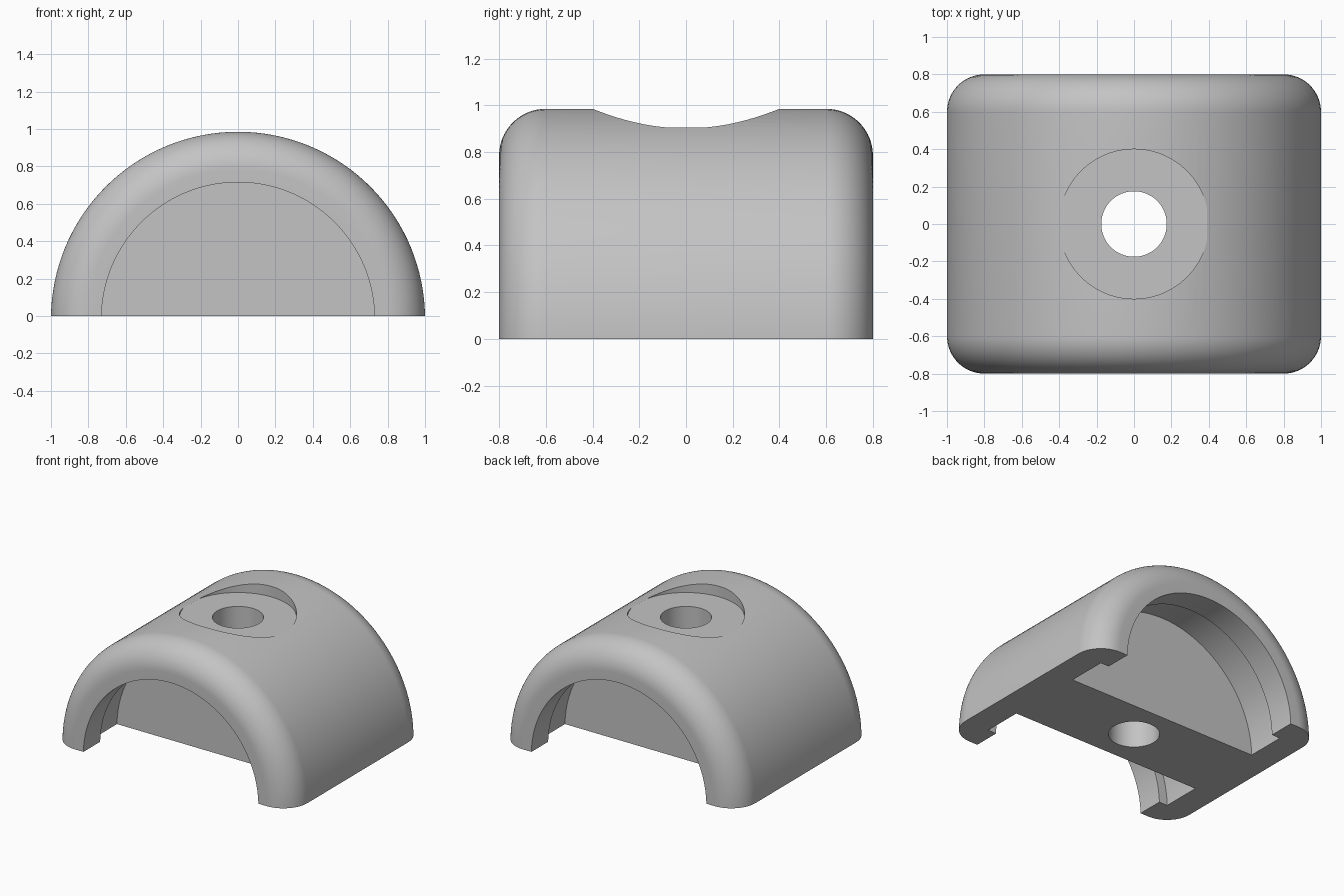
import bpy
import bmesh
from math import sin, cos, pi, radians
from mathutils import Matrix, Vector

if "Cube" in bpy.data.objects:
    bpy.data.objects.remove(bpy.data.objects["Cube"], do_unlink=True)

AXIS_Z = -0.015     # height of the arch axis
SEGMENTS = 128

grey = bpy.data.materials.new("plain_grey")
grey.use_nodes = True
colour = (0.55, 0.55, 0.55, 1)
grey.diffuse_color = colour
grey.node_tree.nodes["Principled BSDF"].inputs["Base Color"].default_value = colour


def lathe(name, profile):
    """Revolve (radius, y) points around the y axis into a closed solid."""
    bm = bmesh.new()
    verts = [bm.verts.new((0, y, r)) for r, y in profile]
    edges = [bm.edges.new(pair) for pair in zip(verts, verts[1:])]
    bmesh.ops.spin(bm, geom=verts + edges, cent=(0, 0, 0), axis=(0, 1, 0),
                   angle=2 * pi, steps=SEGMENTS)
    bmesh.ops.remove_doubles(bm, verts=bm.verts, dist=0.0001)
    bmesh.ops.recalc_face_normals(bm, faces=bm.faces)
    bmesh.ops.translate(bm, verts=bm.verts, vec=Vector((0, 0, AXIS_Z)))
    mesh = bpy.data.meshes.new(name)
    bm.to_mesh(mesh)
    bm.free()
    obj = bpy.data.objects.new(name, mesh)
    bpy.context.collection.objects.link(obj)
    return obj


def cut(obj, cutter):
    """Subtract the cutter from the object and discard it."""
    cutter.hide_render = True
    bpy.ops.object.select_all(action="DESELECT")
    obj.select_set(True)
    bpy.context.view_layer.objects.active = obj
    mod = obj.modifiers.new("cut", "BOOLEAN")
    mod.operation = "DIFFERENCE"
    mod.solver = "EXACT"
    mod.object = cutter
    bpy.ops.object.modifier_apply(modifier=mod.name)
    bpy.data.objects.remove(cutter, do_unlink=True)


def drill(radius, bottom, top):
    bpy.ops.mesh.primitive_cylinder_add(
        vertices=96, radius=radius, depth=top - bottom,
        location=(0, 0, (bottom + top) / 2))
    return bpy.context.object


# Half section: central web, groove, lip, then rounded outer rim
fillet = [(0.8 + 0.2 * sin(a), 0.6 + 0.2 * cos(a))
          for a in (i * pi / 32 for i in range(17))]
half = [(0, 0.3), (0.8, 0.3), (0.8, 0.6), (0.73, 0.6), (0.73, 0.8)] + fillet
profile = half + [(r, -y) for r, y in reversed(half)]
body = lathe("arched_clamp_body", profile)

# Flat underside
bpy.ops.mesh.primitive_cube_add(size=1, location=(0, 0, -1))
base_cutter = bpy.context.object
base_cutter.data.transform(Matrix.Diagonal((3, 3, 2, 1)))
cut(body, base_cutter)

# Counterbore and through hole in the top
cut(body, drill(0.4, 0.905, 1.5))
cut(body, drill(0.175, -0.5, 1.5))

# Single colour and smooth curved faces
body.data.materials.clear()
body.data.materials.append(grey)
for face in body.data.polygons:
    face.material_index = 0
bpy.ops.object.select_all(action="DESELECT")
body.select_set(True)
bpy.context.view_layer.objects.active = body
bpy.ops.object.shade_smooth_by_angle(angle=radians(20))
